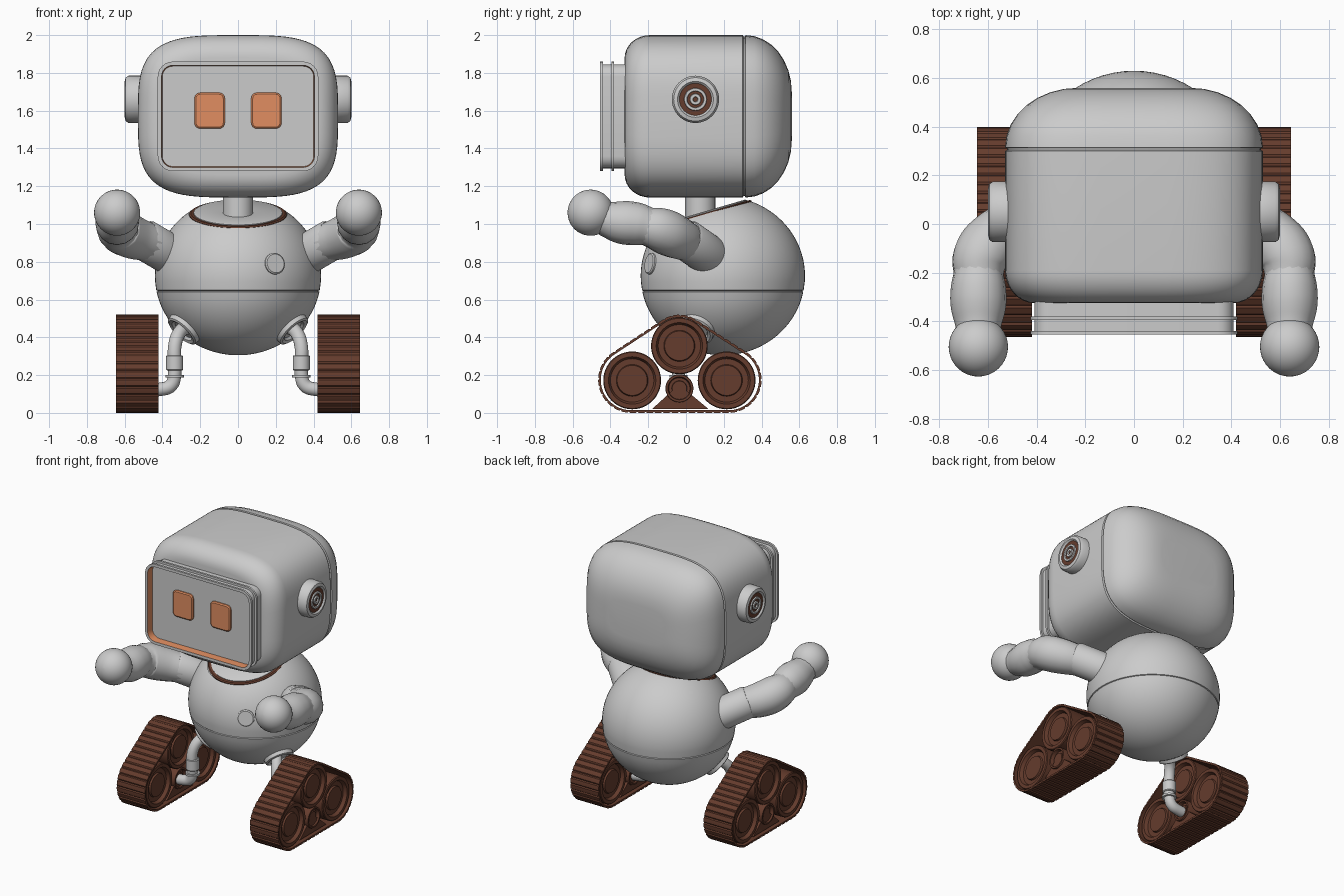
import bpy, bmesh, math
from mathutils import Vector

if "Cube" in bpy.data.objects:
    bpy.data.objects.remove(bpy.data.objects["Cube"])


def material(name, rgb):
    m = bpy.data.materials.new(name)
    m.use_nodes = True
    m.diffuse_color = (*rgb, 1)
    m.node_tree.nodes["Principled BSDF"].inputs["Base Color"].default_value = (*rgb, 1)
    return m


GREY = material("light grey shell", (0.6, 0.6, 0.6))
BROWN = material("dark brown rubber", (0.13, 0.045, 0.026))
ORANGE = material("orange glow", (0.75, 0.27, 0.12))
MATS = [GREY, BROWN, ORANGE]


def superellipse(a, b, n=2, k=48):
    pts = []
    for i in range(k):
        t = math.tau * i / k
        c, s = math.cos(t), math.sin(t)
        pts.append((math.copysign(abs(c) ** (2 / n), c) * a,
                    math.copysign(abs(s) ** (2 / n), s) * b))
    return pts


def rounded_rect(hw, hh, r, k=6):
    pts = []
    for q, (sx, sz) in enumerate([(1, 1), (-1, 1), (-1, -1), (1, -1)]):
        for i in range(k + 1):
            t = (q + i / k) * math.pi / 2
            pts.append((sx * (hw - r) + r * math.cos(t), sz * (hh - r) + r * math.sin(t)))
    return pts


def mirror(ob):
    ob.modifiers.new("Mirror", 'MIRROR')
    return ob


def finish(ob):
    ob.data.shade_smooth()
    ob.data.set_sharp_from_angle(angle=math.radians(35))
    return ob


def loft(name, rings, mat=0, bands=None, cyclic=False):
    """Skin a list of equal rings; bands maps a band number to a material."""
    bm = bmesh.new()
    loops = [[bm.verts.new(p) for p in r] for r in rings]
    count, n = len(loops), len(loops[0])
    for j in range(count if cyclic else count - 1):
        a, b = loops[j], loops[(j + 1) % count]
        for i in range(n):
            f = bm.faces.new((a[i], a[(i + 1) % n], b[(i + 1) % n], b[i]))
            f.material_index = (bands or {}).get(j, mat)
    if not cyclic:
        for end in (loops[0], loops[-1]):
            bm.faces.new(end).material_index = mat
    bmesh.ops.recalc_face_normals(bm, faces=bm.faces)
    me = bpy.data.meshes.new(name)
    bm.to_mesh(me)
    bm.free()
    for m in MATS:
        me.materials.append(m)
    ob = bpy.data.objects.new(name, me)
    bpy.context.collection.objects.link(ob)
    return finish(ob)


def lathe(name, profile, origin, axis, mat=0, bands=None):
    """Turn (radius, height) pairs about an axis through the origin point."""
    q = Vector(axis).to_track_quat('Z', 'Y')
    rings = [[Vector(origin) + q @ Vector((x, y, h)) for x, y in superellipse(r, r)]
             for r, h in profile]
    return loft(name, rings, mat, bands)


def tube(name, points):
    """Smooth tube through (x, y, z, radius) points."""
    cu = bpy.data.curves.new(name, 'CURVE')
    cu.dimensions = '3D'
    cu.bevel_depth, cu.bevel_resolution, cu.resolution_u = 1, 6, 6
    cu.use_fill_caps = True
    sp = cu.splines.new('BEZIER')
    sp.radius_interpolation = 'CARDINAL'
    sp.bezier_points.add(len(points) - 1)
    for bp, (x, y, z, r) in zip(sp.bezier_points, points):
        bp.co, bp.radius = (x, y, z), r
        bp.handle_left_type = bp.handle_right_type = 'AUTO'
    cu.materials.append(GREY)
    ob = bpy.data.objects.new(name, cu)
    bpy.context.collection.objects.link(ob)
    bpy.ops.object.select_all(action='DESELECT')
    ob.select_set(True)
    bpy.context.view_layer.objects.active = ob
    bpy.ops.object.convert(target='MESH')
    return mirror(finish(bpy.context.view_layer.objects.active))


# Head: rounded box lofted front to back, with a seam before the back shell
steps = [i / 8 * math.pi / 2 for i in range(9)]
stations = [(-0.19 - 0.135 * math.sin(t), 0.12 * (1 - math.cos(t))) for t in reversed(steps)]
stations += [(0.3, 0), (0.305, 0.008), (0.312, 0.008)]
stations += [(0.315 + 0.245 * math.sin(t), 0.3 * (1 - math.cos(t))) for t in steps]
loft("head", [[(x, y, 1.57 + z) for x, z in superellipse(0.53 - d, 0.43 - d, 3.6, 72)]
              for y, d in stations])

# Visor frame with two lips and a glowing inner wall
section = [(0.015, -0.31), (0.015, -0.38), (0, -0.38), (0, -0.395), (0.015, -0.395),
           (0.015, -0.44), (0, -0.44), (0, -0.455), (0.02, -0.455), (0.025, -0.4), (0.025, -0.31)]
loft("visor_frame", [[(x, y, 1.57 + z) for x, z in rounded_rect(0.425 - d, 0.29 - d, 0.08 - d)]
                     for d, y in section], bands={8: 2}, cyclic=True)
loft("face_panel", [[(x, y, 1.57 + z) for x, z in rounded_rect(0.402, 0.267, 0.06)]
                    for y in (-0.31, -0.405)])
mirror(loft("eyes", [[(0.15 + x, y, 1.6 + z) for x, z in rounded_rect(0.08 - d, 0.095 - d, 0.03 - d)]
                     for y, d in ((-0.4, 0), (-0.414, 0), (-0.42, 0.008))], mat=2))

# Ear pods with alternating speaker rings
ear = [(0.125, 0), (0.125, 0.07), (0.115, 0.085), (0.095, 0.09), (0.085, 0.08),
       (0.06, 0.08), (0.058, 0.088), (0.045, 0.088), (0.043, 0.08), (0.03, 0.08),
       (0.028, 0.088), (0.014, 0.088), (0.012, 0.08), (0.001, 0.08)]
mirror(lathe("ear_pods", ear, (0.51, 0.05, 1.66), (1, 0, 0), bands={4: 1, 8: 1, 12: 1}))

# Body: ellipsoid with a waist seam, cut at the tilted collar
C, R = Vector((0, 0.195, 0.725)), Vector((0.44, 0.435, 0.42))
tilt = Vector((0, -0.28, 0.96)).normalized()
levels = [(math.sin(math.radians(a)), 0) for a in range(-88, 89, 4) if not -14 < a < -7]
levels = sorted(levels + [(-0.2, 0), (-0.193, 0.006), (-0.187, 0.006), (-0.18, 0)])
rings = []
for s, d in levels:
    w = math.sqrt(1 - s * s)
    rings.append([C + Vector((x, y, R.z * s)) for x, y in
                  superellipse(R.x * w - d, R.y * w - d, 2, 64)])
body = loft("body", rings)
bm = bmesh.new()
bm.from_mesh(body.data)
bmesh.ops.bisect_plane(bm, geom=bm.verts[:] + bm.edges[:] + bm.faces[:],
                       plane_co=C + tilt * 0.34, plane_no=tilt, clear_outer=True)
bm.to_mesh(body.data)
bm.free()

# Collar and neck
collar = C + tilt * 0.34
lathe("collar_ring", [(0.245, -0.03), (0.258, 0), (0.25, 0.006), (0.2, 0.006)], collar, tilt, mat=1)
lathe("collar_plate", [(0.235, 0), (0.235, 0.01), (0.225, 0.015), (0.09, 0.015)], collar, tilt)
lathe("neck", [(0.08, 0), (0.08, 0.14)], (0, 0.075, 1.03), (0, 0, 1))


def on_body(x, z):
    """Point and outward direction on the front of the body."""
    u, w = x / R.x, (z - C.z) / R.z
    v = -math.sqrt(1 - u * u - w * w)
    return Vector((x, C.y + R.y * v, z)), Vector((u / R.x, v / R.y, w / R.z))


lathe("chest_button", [(0.057, -0.02), (0.057, 0.004), (0.05, 0.009), (0.001, 0.009)],
      *on_body(0.195, 0.79))

# Arms: cuff, upper arm, forearm and ball hand
start, end = Vector((0.33, 0.14, 0.82)), Vector((0.51, -0.01, 0.925))
mirror(lathe("shoulder_cuffs", [(0.1, 0), (0.108, 0.04), (0.108, 0.235), (0.1, 0.25)],
             start, end - start))
tube("upper_arms", [(0.46, 0.02, 0.9, 0.1), (0.57, -0.06, 0.935, 0.117),
                    (0.63, -0.14, 0.97, 0.117), (0.64, -0.22, 0.99, 0.1)])
tube("forearms", [(0.64, -0.19, 0.985, 0.1), (0.64, -0.26, 1.0, 0.113),
                  (0.64, -0.35, 1.01, 0.112), (0.64, -0.44, 1.03, 0.09)])
ball = [(max(0.122 * math.cos(a), 0.001), 0.122 * math.sin(a))
        for a in (math.pi * (i / 20 - 0.5) for i in range(21))]
mirror(lathe("hands", ball, (0.64, -0.505, 1.06), (0, -1, 0.3)))

# Legs: hip socket, bent tube, cuff and band
hip, out = on_body(0.29, 0.44)
mirror(lathe("hip_sockets", [(0.1, -0.02), (0.097, 0.012), (0.085, 0.018), (0.068, 0.012),
                             (0.06, -0.002), (0.001, -0.002)], hip, out))
tube("legs", [(0.26, 0.07, 0.46, 0.036), (0.31, 0.0, 0.425, 0.036), (0.335, -0.04, 0.35, 0.036),
              (0.335, -0.04, 0.21, 0.036), (0.355, -0.04, 0.145, 0.036),
              (0.41, -0.04, 0.125, 0.036), (0.5, -0.04, 0.125, 0.036)])
mirror(lathe("leg_cuffs", [(0.04, 0), (0.045, 0.005), (0.045, 0.075), (0.04, 0.08)],
             (0.335, -0.04, 0.225), (0, 0, 1)))
mirror(lathe("ankle_bands", [(0.048, 0), (0.048, 0.014)], (0.335, -0.04, 0.187), (0, 0, 1)))

# Track belt: hull around three circles, resampled into grooved links
circles = [(-0.29, 0.175, 0.175), (0.225, 0.175, 0.175), (-0.035, 0.36, 0.16)]
hull = []
for i in range(721):
    n = Vector((math.cos(math.tau * i / 720), math.sin(math.tau * i / 720)))
    y, z, r = max(circles, key=lambda c: c[0] * n.x + c[1] * n.y + c[2])
    hull.append((Vector((y, z)) + n * r, n))
lengths = [(b[0] - a[0]).length for a, b in zip(hull, hull[1:])]
samples, links = [], 50
total, done, k = sum(lengths), 0, 0
for i in range(links * 6):
    target = total * i / (links * 6)
    while done + lengths[k] < target:
        done += lengths[k]
        k += 1
    t = (target - done) / max(lengths[k], 1e-6)
    samples.append((hull[k][0].lerp(hull[k + 1][0], t), hull[k][1]))
outer = [p - n * (0.006 if i % 6 == 0 else 0) for i, (p, n) in enumerate(samples)]
inner = [p - n * 0.014 for p, n in samples]
X0, X1 = 0.42, 0.645
mirror(loft("track_belts", [[(x, p.x, p.y) for p in path] for x, path in
                            ((X0, outer), (X1, outer), (X1, inner), (X0, inner))],
            mat=1, cyclic=True))

# Track wheels, hub and lower bracket
middle = (X0 + X1) / 2


def wheel(name, y, z, r):
    half = [(0.001, 0.09), (0.52 * r, 0.09), (0.55 * r, 0.078), (0.75 * r, 0.078),
            (0.82 * r, 0.102), (0.97 * r, 0.102), (r, 0.096)]
    profile = half + [(a, -h) for a, h in reversed(half)]
    mirror(lathe(name, profile, (middle, y, z), (1, 0, 0), mat=1))


wheel("front_wheels", -0.285, 0.172, 0.153)
wheel("rear_wheels", 0.215, 0.172, 0.153)
wheel("top_wheels", -0.035, 0.355, 0.15)
wheel("hub_wheels", -0.035, 0.13, 0.074)
mirror(loft("track_brackets", [[(x, y, z) for y, z in
            ((-0.18, 0.02), (0.12, 0.02), (0.0, 0.12), (-0.07, 0.12))]
            for x in (middle - 0.09, middle + 0.09)], mat=1))
